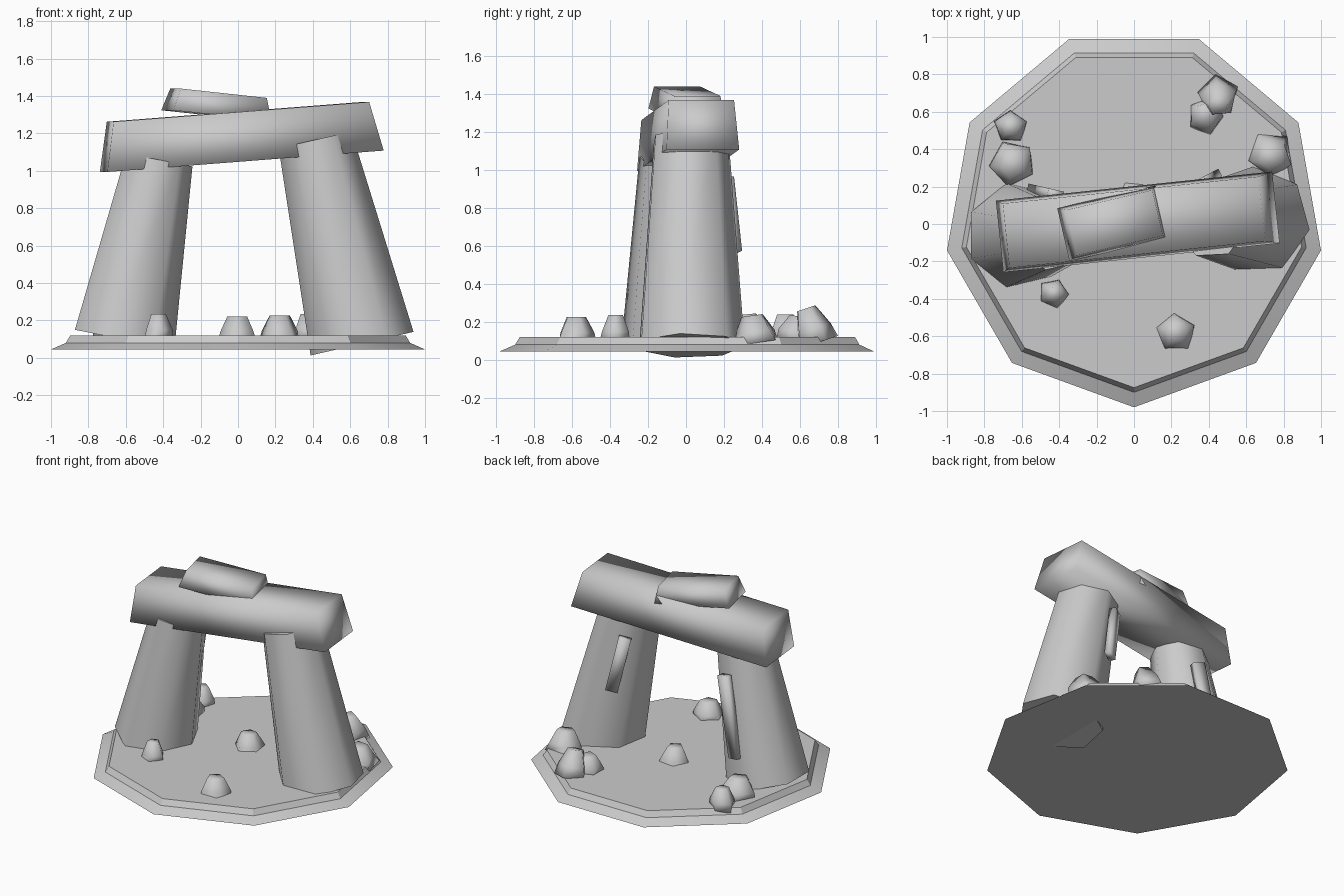
import bpy, bmesh, math, random
from mathutils import Vector, Matrix, Euler

if "Cube" in bpy.data.objects:
    bpy.data.objects.remove(bpy.data.objects["Cube"])

random.seed(4)
stone = bpy.data.materials.new("stone_grey")
stone.diffuse_color = (0.6, 0.6, 0.6, 1)
stone.use_nodes = True
stone.node_tree.nodes["Principled BSDF"].inputs["Base Color"].default_value = stone.diffuse_color


def finish(name, bm, angle):
    bmesh.ops.recalc_face_normals(bm, faces=bm.faces)
    me = bpy.data.meshes.new(name)
    bm.to_mesh(me)
    bm.free()
    ob = bpy.data.objects.new(name, me)
    bpy.context.collection.objects.link(ob)
    me.materials.append(stone)
    bpy.ops.object.select_all(action='DESELECT')
    ob.select_set(True)
    bpy.context.view_layer.objects.active = ob
    bpy.ops.object.shade_smooth_by_angle(angle=math.radians(angle))
    return ob


def lathe(name, rings, sides, phase, matrix, angle, jitter=0.0):
    """Stack of polygon rings given as (radius, height), capped at both ends."""
    bm = bmesh.new()
    loops = []
    for r, z in rings:
        loop = []
        for i in range(sides):
            a = math.radians(phase) + math.tau * i / sides
            k = r * (1 + random.uniform(-jitter, jitter))
            loop.append(bm.verts.new(matrix @ Vector((k * math.cos(a), k * math.sin(a), z))))
        loops.append(loop)
    for lo, hi in zip(loops, loops[1:]):
        for i in range(sides):
            j = (i + 1) % sides
            bm.faces.new((lo[i], lo[j], hi[j], hi[i]))
    bm.faces.new(loops[0][::-1])
    bm.faces.new(loops[-1])
    return finish(name, bm, angle)


def block(name, centre, size, rot, top=(1, 1), angle=100):
    """Box whose top face is scaled, then rotated (degrees) and placed."""
    bm = bmesh.new()
    bmesh.ops.create_cube(bm, size=1)
    for v in bm.verts:
        if v.co.z > 0:
            v.co.x *= top[0]
            v.co.y *= top[1]
        v.co = Vector(a * b for a, b in zip(v.co, size))
    turn = Euler([math.radians(a) for a in rot]).to_matrix().to_4x4()
    bm.transform(Matrix.Translation(centre) @ turn)
    return finish(name, bm, angle)


def pillar(name, foot, head, r0, r1, phase):
    foot, head = Vector(foot), Vector(head)
    axis = head - foot
    tilt = Matrix.Rotation(math.atan2(axis.x, axis.z), 4, 'Y')
    return lathe(name, [(r0, 0), (r1, axis.length)], 7, phase,
                 Matrix.Translation(foot) @ tilt, 60)


# nine-sided ground slab with a sloped rim and a small step
lathe("ground_slab", [(1.015, 0.045), (0.935, 0.08), (0.91, 0.12)], 9, -90,
      Matrix.Translation((0, 0.035, 0)), 20)

# two leaning standing stones
pillar("left_pillar", (-0.62, -0.06, 0.10), (-0.43, -0.06, 1.06), 0.285, 0.19, 0)
pillar("right_pillar", (0.66, 0.02, 0.075), (0.41, 0.025, 1.165), 0.29, 0.205, -10)

# lintel across the pillars and the cap stone on it
block("lintel", (0.01, 0.01, 1.183), (1.49, 0.385, 0.265), (0, -4.4, 6), (0.925, 0.9))
block("cap_stone", (-0.11, 0.005, 1.355), (0.54, 0.29, 0.12), (0, 6, 13), (0.88, 0.86))

# thin splinters on the back of the pillars
block("right_splinter", (0.385, 0.235, 0.76), (0.085, 0.045, 0.40), (0, -13, 28))
block("left_splinter", (-0.475, 0.17, 0.58), (0.085, 0.05, 0.58), (0, 11, -13))

# loose rocks: x, y, radius, top height, tilt
rocks = [(-0.66, 0.52, 0.095, 0.24, 0), (-0.65, 0.33, 0.13, 0.24, 6),
         (-0.43, -0.37, 0.085, 0.235, 0), (0.22, -0.58, 0.115, 0.225, 0),
         (0.0, 0.13, 0.11, 0.22, 0), (0.38, 0.57, 0.105, 0.23, -12),
         (0.45, 0.69, 0.11, 0.28, 18), (0.73, 0.37, 0.125, 0.235, 8)]
for n, (x, y, r, top, tilt) in enumerate(rocks):
    place = Matrix.Translation((x, y, 0.09)) @ Matrix.Rotation(math.radians(tilt), 4, 'X')
    h = top - 0.09
    lathe(f"rock_{n + 1}", [(r, 0), (r * 0.9, h * 0.4), (r * 0.5, h)], 5,
          90 + 25 * n, place, 100, 0.08)
